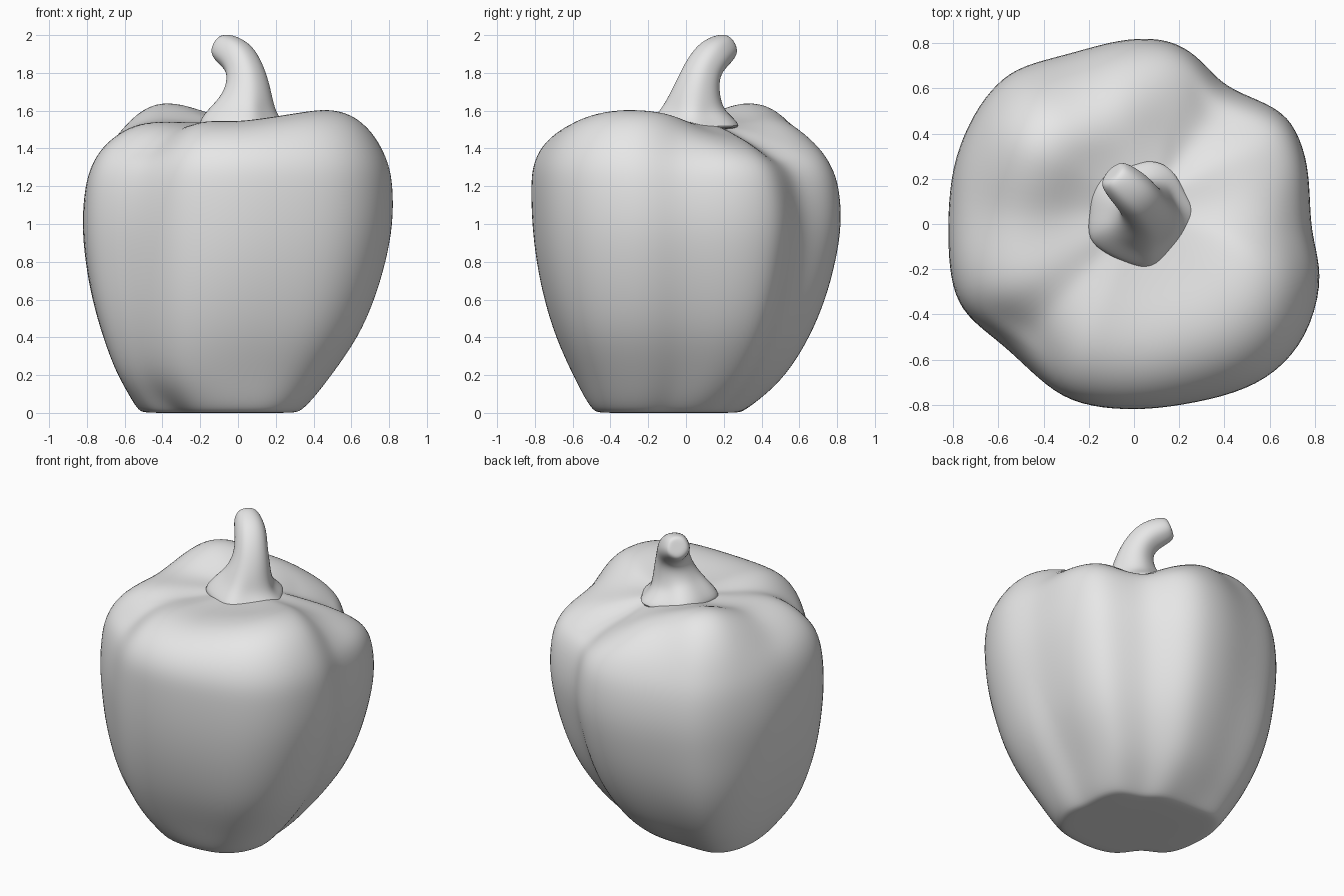
import bpy, bmesh, math
from mathutils import Vector

if "Cube" in bpy.data.objects:
    bpy.data.objects.remove(bpy.data.objects["Cube"], do_unlink=True)

grey = bpy.data.materials.new("plain grey")
grey.use_nodes = True
grey.diffuse_color = (0.8, 0.8, 0.8, 1)
grey.node_tree.nodes["Principled BSDF"].inputs["Base Color"].default_value = (0.8, 0.8, 0.8, 1)


def loft(name, rings, levels):
    """Skin a stack of closed rings, cap both ends and smooth it."""
    bm = bmesh.new()
    loops = [[bm.verts.new(p) for p in ring] for ring in rings]
    n = len(loops[0])
    for a, b in zip(loops, loops[1:]):
        for i in range(n):
            j = (i + 1) % n
            bm.faces.new((a[i], a[j], b[j], b[i]))
    for loop, flip in ((loops[0], True), (loops[-1], False)):
        mid = bm.verts.new(sum((v.co for v in loop), Vector()) / n)
        for i in range(n):
            j = (i + 1) % n
            bm.faces.new((loop[j], loop[i], mid) if flip else (loop[i], loop[j], mid))
    bmesh.ops.recalc_face_normals(bm, faces=bm.faces)
    mesh = bpy.data.meshes.new(name)
    bm.to_mesh(mesh)
    bm.free()
    mesh.materials.append(grey)
    obj = bpy.data.objects.new(name, mesh)
    bpy.context.collection.objects.link(obj)
    sub = obj.modifiers.new("smooth", 'SUBSURF')
    sub.levels = sub.render_levels = levels
    bpy.ops.object.select_all(action='DESELECT')
    bpy.context.view_layer.objects.active = obj
    obj.select_set(True)
    bpy.ops.object.modifier_apply(modifier=sub.name)
    bpy.ops.object.shade_smooth_by_angle(angle=math.radians(40))
    return obj


def bumps(angle, table):
    """Sum of soft bumps (centre angle, amount, width) at an angle in degrees."""
    return sum(amount * math.exp(-(((angle - c + 180) % 360 - 180) / w) ** 2)
               for c, amount, w in table)


# Widest cross-section of the lobed body, counter-clockwise
outline = [(.79, 0), (.785, .15), (.77, .3), (.71, .46), (.61, .54), (.435, .605), (.35, .68),
           (.27, .765), (.17, .82), (.05, .835), (-.1, .82), (-.3, .76), (-.505, .71),
           (-.615, .63), (-.715, .5), (-.805, .3), (-.832, .1), (-.832, -.1), (-.815, -.28),
           (-.755, -.41), (-.605, -.525), (-.505, -.615), (-.355, -.755), (-.2, -.81), (0, -.825),
           (.2, -.805), (.455, -.75), (.63, -.66), (.77, -.5), (.84, -.26), (.81, -.1)]

# Creases, lobe heights, underside tuck and low swelling: angle, amount, width
grooves = [(54, .1, 15), (222, .11, 15), (168, .07, 15), (4, .04, 14), (112, .02, 12)]
lobes = [(142, .08, 30), (-30, .04, 28), (28, -.11, 24), (72, -.11, 22),
         (190, -.04, 18), (262, -.035, 28)]
tuck = [(225, .22, 30), (135, -.13, 25), (85, .09, 25), (272, .06, 25)]
swell = [(225, .08, 28), (135, .08, 25), (315, .03, 25), (45, .04, 25)]

# Body rings: z, scale, centre x, centre y, groove depth, lobe lift, tuck, swell
profile = [(0, .25, -.095, -.095, 0, 0, .5, 0), (0, .475, -.095, -.095, .1, 0, 1, 0),
           (.01, .52, -.095, -.095, .2, 0, .95, 0), (.08, .59, -.085, -.07, .2, 0, .45, .3),
           (.2, .68, -.07, -.035, .2, 0, 0, 1), (.4, .81, -.035, -.02, .12, 0, 0, .9),
           (.6, .9, -.022, -.01, .08, 0, 0, .5), (.8, .96, -.01, -.005, .03, 0, 0, .15),
           (1.0, .995, 0, 0, 0, 0, 0, 0), (1.2, .99, .005, -.01, .25, 0, 0, 0),
           (1.32, .96, .01, -.025, .6, .15, 0, 0), (1.43, .895, .01, -.03, .9, .5, 0, 0),
           (1.52, .79, .015, -.03, 1, .9, 0, 0), (1.57, .66, .015, -.02, 1, 1, 0, 0),
           (1.575, .52, .02, 0, .8, .85, 0, 0), (1.555, .38, .03, .02, .5, .45, 0, 0),
           (1.54, .2, .03, .04, .1, .1, 0, 0)]

rings = []
for z, s, cx, cy, depth, lift, under, low in profile:
    ring = []
    for x, y in outline:
        a = math.degrees(math.atan2(y, x))
        g = bumps(a, grooves) * depth
        k = s * (1 - g - bumps(a, tuck) * under + bumps(a, swell) * low)
        drop = g * .6 if z > 1.4 else 0
        ring.append((cx + x * k, cy + y * k, z + bumps(a, lobes) * lift - drop))
    rings.append(ring)
loft("pepper_body", rings, 2)

# Curved stem: x, y, z, radius, with a flared uneven foot
path = [(.025, .045, 1.5, .26), (.025, .045, 1.55, .23), (.035, .045, 1.605, .175),
        (.045, .05, 1.66, .145), (.05, .065, 1.74, .118), (.035, .09, 1.82, .102),
        (0, .135, 1.885, .1), (-.055, .185, 1.92, .09), (-.095, .22, 1.94, .073),
        (-.1, .225, 1.943, .045)]
rings = []
for k, (x, y, z, r) in enumerate(path):
    before, after = Vector(path[max(k - 1, 0)][:3]), Vector(path[min(k + 1, len(path) - 1)][:3])
    turn = Vector((0, 0, 1)).rotation_difference(after - before)
    foot = .1 if k < 3 else .03
    ring = []
    for i in range(14):
        a = math.tau * i / 14
        rr = r * (1 + foot * math.cos(5 * a + .6))
        ring.append(Vector((x, y, z)) + turn @ Vector((rr * math.cos(a), rr * math.sin(a), 0)))
    rings.append(ring)
loft("stem", rings, 2)
